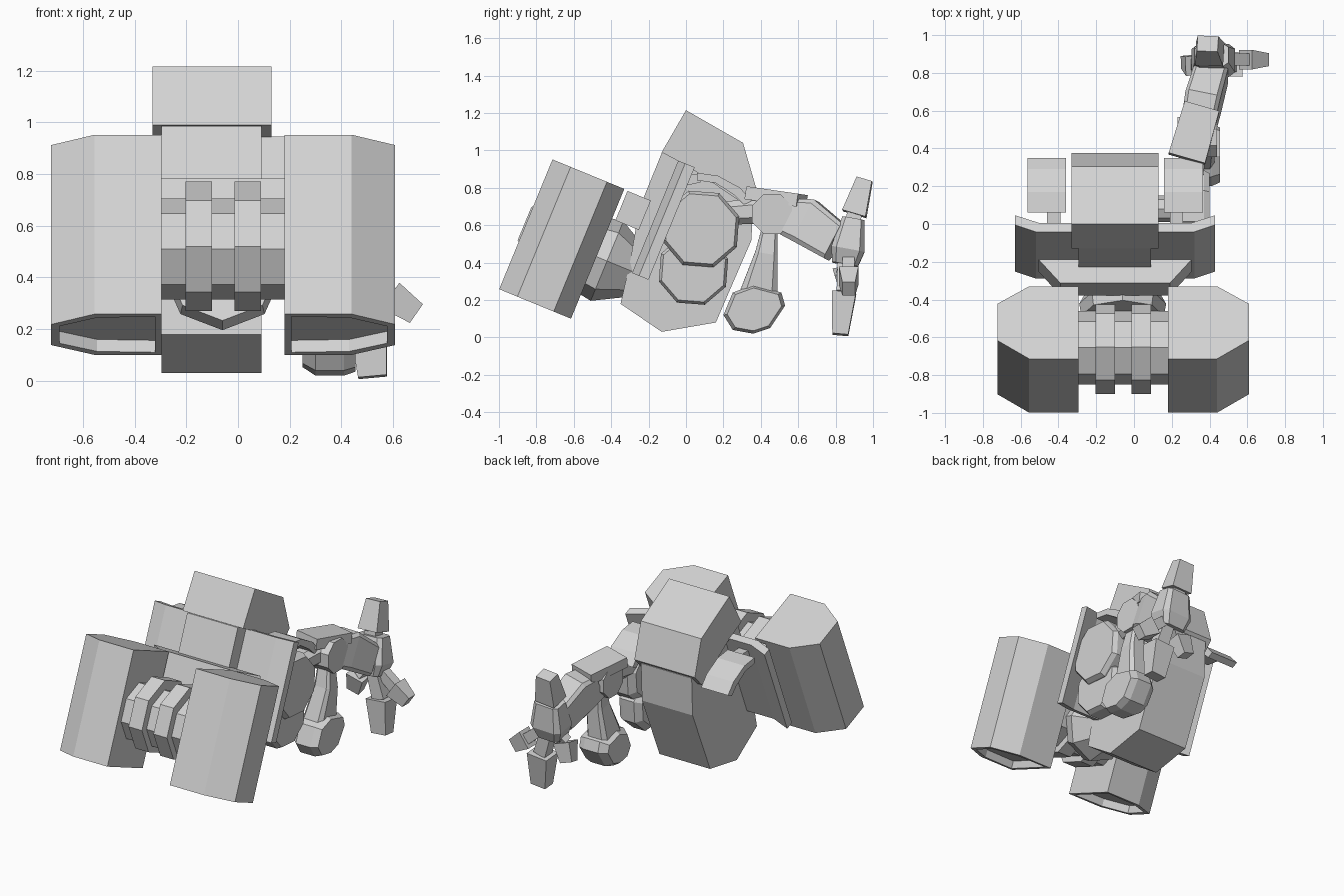
import bpy, bmesh
from math import sin, cos, pi
from mathutils import Vector as V

old = bpy.data.objects.get("Cube")
if old:
    bpy.data.objects.remove(old, do_unlink=True)

grey = bpy.data.materials.new("light_grey")
grey.use_nodes = True
COL = (0.65, 0.65, 0.65, 1)
grey.diffuse_color = COL
grey.node_tree.nodes["Principled BSDF"].inputs["Base Color"].default_value = COL

MID = -0.10                      # torso centre plane
UP = V((0, 0.38, 0.925))         # lean of the back unit
IN = V((0, 0.925, -0.38))        # from the back unit towards the torso


def loft(name, rings, recess=0):
    """Join equal rings of points, cap both ends, optionally recess the first cap."""
    bm = bmesh.new()
    vs = [[bm.verts.new(p) for p in r] for r in rings]
    n = len(vs[0])
    for a, b in zip(vs, vs[1:]):
        for i in range(n):
            j = (i + 1) % n
            bm.faces.new((a[i], a[j], b[j], b[i]))
    cap = bm.faces.new(vs[0][::-1])
    bm.faces.new(vs[-1])
    bmesh.ops.recalc_face_normals(bm, faces=bm.faces)
    if recess:
        bmesh.ops.inset_individual(bm, faces=[cap], thickness=0.037)
        new = bmesh.ops.extrude_discrete_faces(bm, faces=[cap])["faces"][0]
        bmesh.ops.translate(bm, verts=new.verts, vec=UP * recess)
    me = bpy.data.meshes.new(name)
    bm.to_mesh(me)
    bm.free()
    me.materials.append(grey)
    ob = bpy.data.objects.new(name, me)
    bpy.context.collection.objects.link(ob)
    return ob


def side_prism(name, pts, x0, x1):
    """Side outline (y, z) carried across x."""
    return loft(name, [[V((x, y, z)) for y, z in pts] for x in (x0, x1)])


def leaning(name, centre, section, length, recess=0):
    """Section (x, depth) carried along the leaning axis."""
    c = V((0, *centre))
    return loft(name, [[c + V((x, 0, 0)) + IN * d + UP * s * length / 2 for x, d in section]
                       for s in (-1, 1)], recess)


def ngon(cy, cz, r, n=8, turn=0.0):
    return [(cy + r * cos(2 * pi * (i + turn) / n), cz + r * sin(2 * pi * (i + turn) / n))
            for i in range(n)]


def limb(name, stations, side=(1, 0, 0), bevel=0.25):
    """Bar through stations of (point, width, thickness), with chamfered edges if bevel."""
    pts = [V(s[0]) for s in stations]
    ax = (pts[-1] - pts[0]).normalized()
    u = V(side)
    u = (u - ax * u.dot(ax)).normalized()
    w = ax.cross(u)
    b = 1 - 2 * bevel
    outline = [(1, b), (b, 1), (-b, 1), (-1, b), (-1, -b), (-b, -1), (b, -1), (1, -b)]
    if not bevel:
        outline = [(1, 1), (-1, 1), (-1, -1), (1, -1)]
    return loft(name, [[p + u * i * s[1] / 2 + w * j * s[2] / 2 for i, j in outline]
                       for p, s in zip(pts, stations)])


# Twin thrusters with recessed nozzles
for name, inner, sgn in (("right_thruster", 0.18, 1), ("left_thruster", -0.295, -1)):
    sec = [(inner, -0.21), (inner + sgn * 0.26, -0.21), (inner + sgn * 0.428, -0.105),
           (inner + sgn * 0.428, 0.105), (inner + sgn * 0.26, 0.205), (inner, 0.205)]
    leaning(name, (-0.662, 0.525), sec, 0.75, 0.05)

# Hinge barrel, collars and mount
side_prism("hinge_barrel", ngon(-0.655, 0.51, 0.195), -0.31, 0.19)
for i, x in enumerate((-0.203, -0.013)):
    side_prism(f"hinge_collar_{i}", ngon(-0.65, 0.52, 0.25), x, x + 0.102)
mount = V((-0.06, -0.45, 0.42))
loft("hinge_mount", [[mount + IN * d + V((x * s, 0, 0)) + UP * y * s for x, y in ngon(0, 0, 0.23)]
                     for d, s in ((-0.04, 0.95), (0.03, 1), (0.2, 0.6))])

# Torso, head block and back plates
side_prism("torso", [(-0.13, 0.985), (0.1, 1.0), (0.36, 0.78), (0.35, 0.52), (0.22, 0.22), (0.16, 0.08),
                     (-0.13, 0.03), (-0.35, 0.18), (-0.30, 0.40), (-0.25, 0.69)], -0.295, 0.09)
side_prism("head_block", [(-0.13, 0.99), (0, 1.215), (0.305, 1.04), (0.375, 0.80), (0.30, 0.72),
                          (0.02, 0.91)], -0.33, 0.13)
leaning("back_shell", (-0.165, 0.645),
        [(MID + x, d) for x, d in ((-0.53, 0.04), (-0.42, 0), (0.42, 0), (0.53, 0.04),
                                   (0.53, 0.095), (0.40, 0.05), (-0.40, 0.05), (-0.53, 0.095))], 0.65)
leaning("back_plate", (-0.285, 0.68),
        [(MID + x, d) for x, d in ((-0.29, -0.065), (0.29, -0.065), (0.405, 0.07), (-0.405, 0.07))], 0.17)

# Shoulder pads on short links
PAD = [(0.06, 0.88), (0.17, 0.865), (0.29, 0.80), (0.35, 0.73), (0.31, 0.71), (0.26, 0.76),
       (0.16, 0.825), (0.06, 0.84)]
for side, sgn in (("right", 1), ("left", -1)):
    side_prism(side + "_shoulder_pad", PAD, MID + sgn * 0.26, MID + sgn * 0.465)
    side_prism(side + "_pad_link", [(-0.05, 0.87), (0.08, 0.87), (0.08, 0.83), (-0.05, 0.80)],
               MID + sgn * 0.29, MID + sgn * 0.36)

# Shoulder and hip joints on the arm side, with an axle from the torso
side_prism("shoulder_axle", ngon(0.08, 0.58, 0.07), 0.08, 0.24)
for name, cy, cz, r, x0, x1 in (("shoulder_joint", 0.08, 0.58, 0.215, 0.21, 0.40),
                                ("hip_joint", 0.04, 0.36, 0.195, 0.20, 0.36)):
    loft(name, [[V((x, *p)) for p in ngon(cy, cz, r * s, 8, 0.4)]
                for x, s in ((x0, 0.8), (x0 + 0.04, 1), (x1 - 0.03, 1), (x1, 0.92))])

# Reaching arm
limb("upper_arm", [((0.28, 0.16, 0.66), 0.14, 0.12), ((0.32, 0.42, 0.68), 0.14, 0.14)])
side_prism("elbow_joint", ngon(0.46, 0.66, 0.115, 8, 0.5), 0.23, 0.44)
limb("elbow_cover", [((0.28, 0.345, 0.77), 0.2, 0.07), ((0.36, 0.62, 0.73), 0.19, 0.07)], bevel=0)
limb("forearm", [((0.345, 0.54, 0.645), 0.18, 0.20), ((0.365, 0.64, 0.62), 0.19, 0.25),
                 ((0.41, 0.80, 0.51), 0.18, 0.21)], bevel=0.1)

# Open hand with radiating fingers
limb("palm", [((0.42, 0.85, 0.39), 0.17, 0.14), ((0.42, 0.865, 0.47), 0.23, 0.18),
              ((0.41, 0.895, 0.635), 0.18, 0.12)], bevel=0.15)
FINGERS = {"upper": ((0.41, 0.89, 0.60), (0.40, 0.90, 0.66), (0.39, 0.955, 0.845)),
           "outer": ((0.48, 0.87, 0.42), (0.59, 0.87, 0.33), (0.69, 0.87, 0.26)),
           "lower": ((0.45, 0.85, 0.40), (0.50, 0.845, 0.24), (0.52, 0.825, 0.015)),
           "inner": ((0.38, 0.86, 0.42), (0.33, 0.84, 0.36), (0.29, 0.86, 0.24))}
for name, (a, b, c) in FINGERS.items():
    k = 0.8 if name in ("outer", "inner") else 1
    limb(name + "_finger_base", [(a, 0.08 * k, 0.08 * k), (b, 0.09 * k, 0.08 * k)], bevel=0)
    limb(name + "_finger_tip", [(b, 0.15 * k, 0.13 * k), (c, 0.11 * k, 0.085 * k)], (1, 0, 0.2), 0)

# Hanging leg and rounded foot
limb("thigh", [((0.36, 0.45, 0.60), 0.09, 0.08), ((0.37, 0.43, 0.45), 0.12, 0.12),
               ((0.35, 0.39, 0.24), 0.15, 0.20)], bevel=0.15)
FOOT = [(0.20, 0.12), (0.25, 0.24), (0.36, 0.28), (0.51, 0.24), (0.53, 0.17), (0.45, 0.05), (0.36, 0.02),
        (0.25, 0.04)]
loft("foot", [[V((x, 0.37 + (y - 0.37) * s, 0.15 + (z - 0.15) * s)) for y, z in FOOT]
              for x, s in ((0.25, 0.75), (0.30, 1), (0.41, 1), (0.455, 0.88))])
